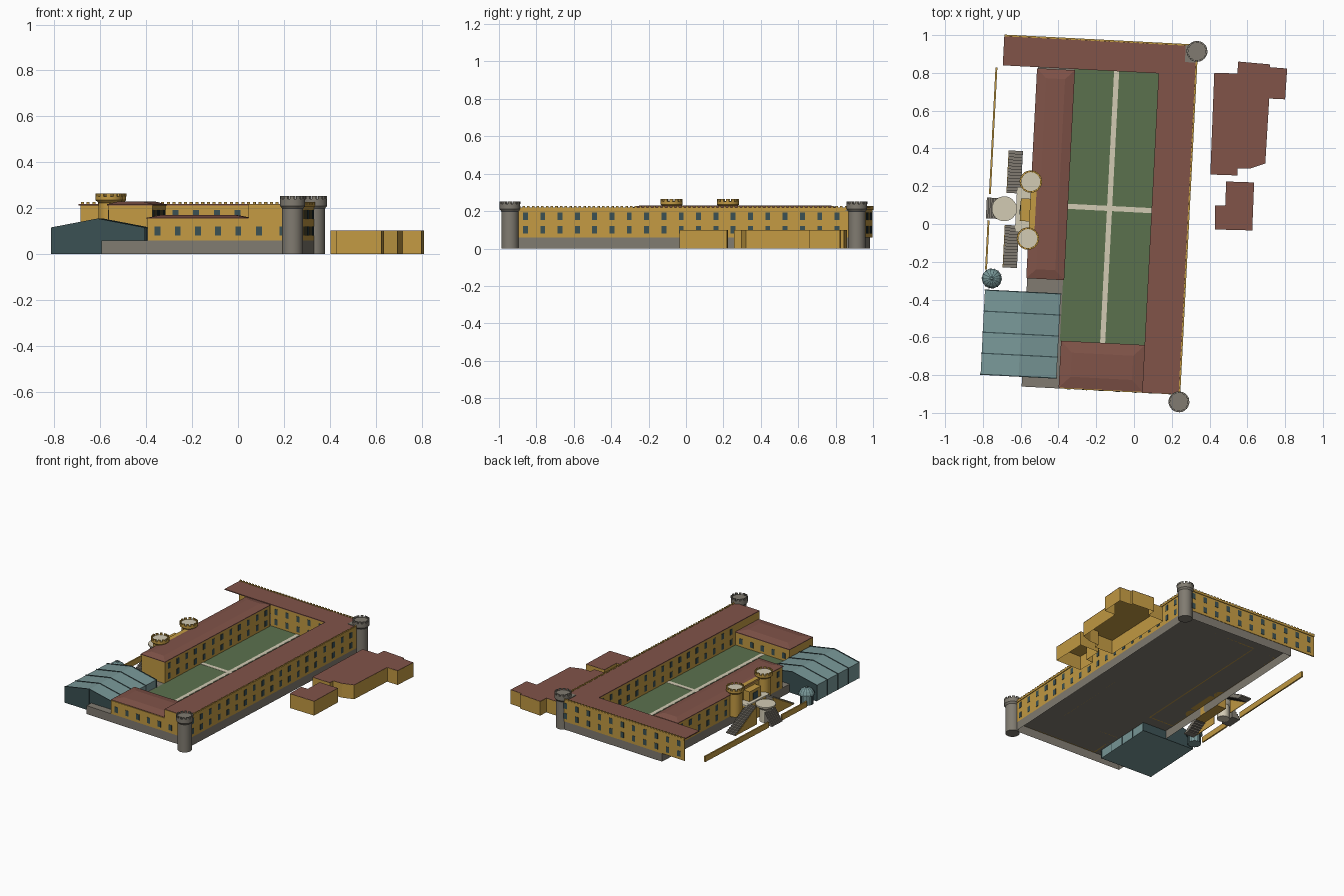
import bpy, bmesh, math
from mathutils import Matrix

if "Cube" in bpy.data.objects:
    bpy.data.objects.remove(bpy.data.objects["Cube"])

ROT = Matrix.Rotation(math.radians(-2.95), 4, 'Z')   # whole fort is slightly turned


def mat(name, r, g, b):
    m = bpy.data.materials.new(name)
    m.diffuse_color = (r ** 2.2, g ** 2.2, b ** 2.2, 1)
    m.use_nodes = True
    m.node_tree.nodes["Principled BSDF"].inputs["Base Color"].default_value = m.diffuse_color
    return m


OCHRE = mat("ochre_wall", .76, .60, .27)
BRICK = mat("red_roof", .50, .33, .29)
STONE = mat("grey_stone", .50, .48, .44)
CREAM = mat("cream_paving", .82, .79, .70)
GRASS = mat("lawn_green", .36, .44, .31)
GLASS = mat("teal_glass", .47, .59, .59)
DARK = mat("dark_glass", .24, .32, .33)


def finish(name, bm, m, rot=True, smooth=False):
    bmesh.ops.recalc_face_normals(bm, faces=bm.faces)
    if rot:
        bm.transform(ROT)
    me = bpy.data.meshes.new(name)
    bm.to_mesh(me)
    bm.free()
    ob = bpy.data.objects.new(name, me)
    bpy.context.collection.objects.link(ob)
    me.materials.append(m)
    if smooth:
        bpy.context.view_layer.objects.active = ob
        ob.select_set(True)
        bpy.ops.object.shade_smooth_by_angle(angle=math.radians(35))
        ob.select_set(False)
    return ob


def add_box(bm, x0, x1, y0, y1, z0, z1, spin=None):
    mx = Matrix.Translation(((x0 + x1) / 2, (y0 + y1) / 2, (z0 + z1) / 2)) @ Matrix.Diagonal((x1 - x0, y1 - y0, z1 - z0, 1))
    bmesh.ops.create_cube(bm, size=1, matrix=spin @ mx if spin else mx)


def boxes(name, m, *dims):
    bm = bmesh.new()
    for d in dims:
        add_box(bm, *d)
    return finish(name, bm, m)


def extrude(bm, f, vec):
    r = bmesh.ops.extrude_face_region(bm, geom=[f])
    bmesh.ops.translate(bm, verts=[v for v in r["geom"] if isinstance(v, bmesh.types.BMVert)], vec=vec)


def shell(name, pts, z1, m, rot):
    """Outline raised from the ground with a top and no floor."""
    bm = bmesh.new()
    lo = [bm.verts.new((x, y, 0)) for x, y in pts]
    hi = [bm.verts.new((x, y, z1)) for x, y in pts]
    for i in range(len(pts)):
        j = (i + 1) % len(pts)
        bm.faces.new((lo[i], lo[j], hi[j], hi[i]))
    bm.faces.new(hi)
    finish(name, bm, m, rot=rot)


def annex(name, pts, z1):
    shell(name + "_walls", pts, z1, OCHRE, False)
    bm = bmesh.new()
    extrude(bm, bm.faces.new([bm.verts.new((x, y, z1 + .0005)) for x, y in pts]), (0, 0, .002))
    finish(name + "_roof", bm, BRICK, rot=False)


def lathe(name, x, y, prof, m, n=28, smooth=True):
    bm = bmesh.new()
    rings = [[bm.verts.new((x + r * math.cos(2 * math.pi * k / n), y + r * math.sin(2 * math.pi * k / n), z))
              for k in range(n)] for r, z in prof]
    for a, b in zip(rings, rings[1:]):
        for k in range(n):
            bm.faces.new((a[k], a[(k + 1) % n], b[(k + 1) % n], b[k]))
    bm.faces.new(rings[0])
    bm.faces.new(rings[-1])
    return finish(name, bm, m, smooth=smooth)


def wall(name, axis, c, a0, a1, z0, z1, out, rows=(), pitch=.0915, margin=.045):
    """Thin wall along an axis at c (outer face), with rows of windows facing 'out'."""
    lo, hi = sorted((c, c - out * .008))
    wl, wh = sorted((c + out * .002, c - out * .005))
    mk = (lambda p, q, r, s, u, v: (p, q, r, s, u, v)) if axis == 'y' else (lambda p, q, r, s, u, v: (r, s, p, q, u, v))
    boxes(name, OCHRE, mk(lo, hi, a0, a1, z0, z1))
    n = max(1, round((a1 - a0 - 2 * margin) / pitch))
    d = (a1 - a0 - 2 * margin) / n
    wins = [mk(wl, wh, a0 + margin + i * d - .013, a0 + margin + i * d + .013, z - .02, z + .02)
            for z in rows for i in range(n + 1)]
    if wins:
        boxes(name + "_windows", DARK, *wins)


def hip_roof(name, x0, x1, y0, y1, z, rz, inset):
    """Low roof with sloped margins and a flat middle."""
    bm = bmesh.new()
    for i, h in ((0, z - .005), (0, z), (inset, rz)):
        for x in (x0 + i, x1 - i):
            for y in (y0 + i, y1 - i):
                bm.verts.new((x, y, h))
    bmesh.ops.convex_hull(bm, input=bm.verts)
    bmesh.ops.dissolve_limit(bm, angle_limit=.01, verts=bm.verts, edges=bm.edges)
    finish(name, bm, BRICK)


def tower(name, x, y, r, cap, z0, zc, zt, m, floor, n=12):
    lathe(name, x, y, [(r, z0), (r, zc - .012), (cap, zc), (cap, zt - .013)], m)
    lathe(name + "_floor", x, y, [(cap - .009, zt - .014), (cap - .009, zt - .011)], floor)
    bm = bmesh.new()
    for k in range(n):
        s = Matrix.Translation((x, y, 0)) @ Matrix.Rotation(2 * math.pi * k / n, 4, 'Z')
        add_box(bm, cap - .009, cap, -.0085, .0085, zt - .014, zt, s)
    finish(name + "_merlons", bm, m)


# Plinth (open underneath) and courtyard
shell("plinth", [(-.55, -.89), (.286, -.89), (.286, .958), (-.55, .958)], .06, STONE, True)
boxes("lawn", GRASS, (-.36, .092, -.64, .805, .0605, .063))
boxes("courtyard_paths", CREAM, (-.147, -.12, -.64, .805, .061, .0645), (-.36, .092, .062, .089, .061, .0647))

# Wing walls
TWO, TOP, B = (.1, .173), .215, .06
wall("east_outer_wall", 'y', .286, -.89, .961, B, TOP, 1, TWO)
wall("east_inner_wall", 'y', .092, -.64, .805, B, TOP, -1, TWO)
wall("east_south_end", 'x', -.89, .092, .286, B, TOP, -1, (.1,))
wall("east_step_wall", 'y', .092, -.89, -.64, .15, TOP, -1)
wall("north_outer_wall", 'x', .961, -.737, .286, B, TOP, 1, TWO)
wall("north_inner_wall", 'x', .805, -.36, .092, B, TOP, -1, TWO)
wall("south_outer_wall", 'x', -.89, -.35, .092, B, .155, -1, (.1,))
wall("south_inner_wall", 'x', -.64, -.35, .092, B, .155, 1, (.1,))
wall("south_west_end", 'y', -.35, -.89, -.64, B, .155, -1)
wall("west_outer_wall", 'y', -.55, -.312, .797, B, TOP, -1, TWO)
wall("west_inner_wall", 'y', -.358, -.312, .797, B, TOP, 1, TWO)
wall("west_south_end", 'x', -.312, -.55, -.358, B, TOP, -1)
wall("west_north_end", 'x', .797, -.55, -.358, B, TOP, 1)

# Roofs
boxes("east_north_roof", BRICK, (.089, .284, -.888, .959, .212, .218), (-.737, .089, .803, .959, .212, .218))
hip_roof("west_roof", -.555, -.354, -.316, .797, .217, .23, .05)
hip_roof("south_roof", -.354, .092, -.885, -.637, .158, .17, .06)

# Cornice and battlements along outer edges
boxes("cornice", OCHRE, (.282, .291, -.89, .965, .205, .219), (-.737, .29, .957, .966, .205, .219))
boxes("battlements", OCHRE,
      *[(.283, .291, -.885 + i * .025, -.872 + i * .025, .217, .226) for i in range(73)],
      *[(-.735 + i * .025, -.722 + i * .025, .958, .966, .217, .226) for i in range(40)])

# Corner towers
for nm, y in (("north_east_tower", .93), ("south_east_tower", -.928)):
    tower(nm, .286, y, .046, .055, 0, .21, .252, STONE, STONE)
boxes("tower_link", STONE, (.225, .287, .87, .96, .2, .222))

# Gatehouse with two towers
for nm, y in (("gate_tower_north", .196), ("gate_tower_south", -.106)):
    tower(nm, -.557, y, .046, .059, .06, .235, .264, OCHRE, CREAM)
boxes("gatehouse", OCHRE, (-.555, -.505, -.06, .15, .06, .225), (-.605, -.55, -.015, .105, 0, .2))
boxes("gate_door", DARK, (-.608, -.6, .02, .07, .132, .18))
boxes("gate_landing", CREAM, (-.628, -.55, -.075, .165, .122, .13))
boxes("gate_landing_base", OCHRE, (-.625, -.552, -.07, .16, 0, .122))

# Mirrored stair flights with cheek walls
N, MID = 14, .045
for nm, s in (("north", 1), ("south", -1)):
    steps, cheeks = [], []
    for i in range(N):
        a, b = sorted((MID + s * (.31 - i * .225 / N), MID + s * (.31 - (i + 1) * .225 / N)))
        z = .13 * (i + 1) / N
        steps.append((-.68, -.607, a, b, max(0, z - .03), z))
        cheeks.append((-.683, -.68, a, b, 0, z - .006))
    boxes(nm + "_stairs", STONE, *steps)
    boxes(nm + "_stair_cheek", OCHRE, *cheeks)

# Round landing and front steps
lathe("round_landing", -.69, MID, [(.04, 0), (.04, .09), (.066, .112), (.066, .122)], CREAM)
boxes("front_steps", STONE, *[(-.785 + i * .009, -.776 + i * .009, MID - .055, MID + .055, 0, .012 * (i + 1)) for i in range(7)])

# Low boundary walls
boxes("boundary_wall", OCHRE, (-.775, -.765, .12, .79, 0, .04), (-.775, -.765, -.28, -.02, 0, .04))

# Glasshouse with raised ribs
X0, X1, Y0, Y1, XM = -.77, -.368, -.836, -.39, -.569
SEC = [(X0, 0), (X0, .113), (XM, .152), (X1, .113), (X1, 0)]


def gable(bm, y0, y1, g=0.0):
    q = [(x + (math.copysign(g, x - XM) if x != XM else 0), z + g * (z > 0)) for x, z in SEC]
    extrude(bm, bm.faces.new([bm.verts.new((x, y0, z)) for x, z in q]), (0, y1 - y0, 0))


bm = bmesh.new()
gable(bm, Y0, Y1)
finish("glasshouse", bm, GLASS)
bm = bmesh.new()
for i in range(5):
    y = Y0 + (Y1 - Y0) * i / 4
    gable(bm, y - .003, y + .003, .003)
finish("glasshouse_ribs", bm, DARK)
boxes("glasshouse_mullions", DARK, *[(x - .001, x + .001, Y0 - .004, Y1 + .004, .001, h) for x, h in
                                     ((-.67, .13), (XM, .15), (-.468, .13))])

# Domed kiosk with ribs
KX, KY = -.737, -.327
DOME = [(.053, .066), (.051, .08), (.041, .097), (.025, .109), (.008, .114), (.006, .122)]
lathe("kiosk", KX, KY, [(.043, 0), (.043, .062)] + DOME, GLASS, n=14, smooth=False)
bm = bmesh.new()
for k in range(14):
    s = Matrix.Translation((KX, KY, 0)) @ Matrix.Rotation(2 * math.pi * k / 14, 4, 'Z')
    add_box(bm, .041, .045, -.002, .002, 0, .063, s)
    pts = [s @ Matrix.Translation((r + .001, o, z + .001)) for r, z in DOME[:5] for o in (-.0018, .0018)]
    v = [bm.verts.new(p.translation) for p in pts]
    for i in range(0, 8, 2):
        bm.faces.new((v[i], v[i + 1], v[i + 3], v[i + 2]))
finish("kiosk_ribs", bm, DARK)

# Outlying annexes on the east side
annex("large_annex", [(.425, .80), (.547, .797), (.552, .86), (.72, .845), (.72, .83), (.811, .823), (.80, .66),
                      (.716, .664), (.695, .32), (.615, .294), (.547, .294), (.547, .257), (.404, .262)], .1)
annex("small_annex", [(.488, .225), (.636, .22), (.626, -.034), (.43, -.029), (.43, .098), (.483, .098)], .1)
